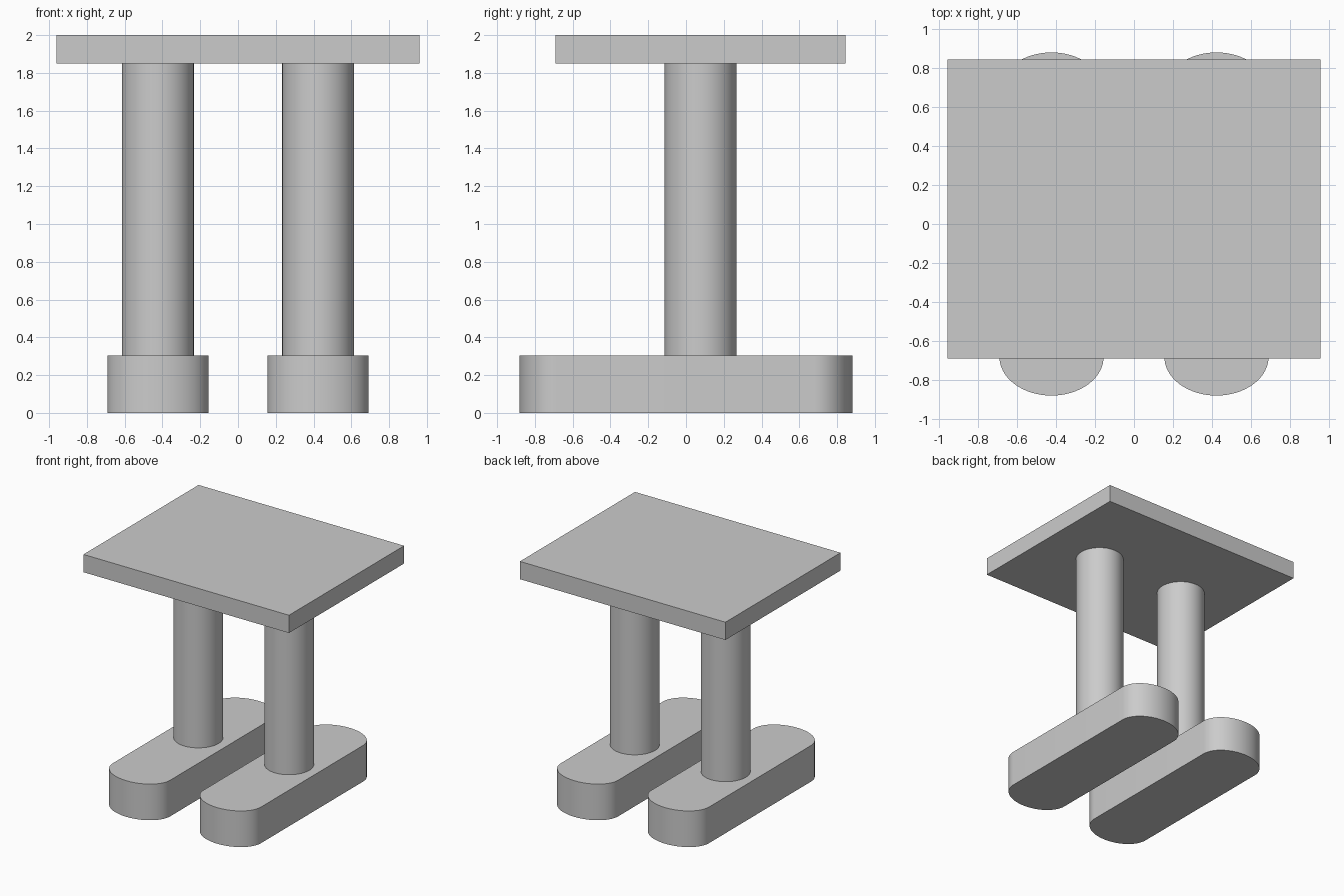
import bpy
import bmesh
from math import pi, cos, sin, radians

cube = bpy.data.objects.get("Cube")
if cube:
    bpy.data.objects.remove(cube, do_unlink=True)

LEG_X, LEG_Y, LEG_R = 0.424, 0.077, 0.19
FOOT_TOP, PLATE_BOTTOM, TOP = 0.305, 1.85, 2.0

grey = bpy.data.materials.new("plain grey")
grey.use_nodes = True
colour = (0.6, 0.6, 0.6, 1)
grey.diffuse_color = colour
grey.node_tree.nodes["Principled BSDF"].inputs["Base Color"].default_value = colour


def prism(name, outline, bottom, top, location):
    """Extrude a closed outline upward into a solid part."""
    bm = bmesh.new()
    base = bm.faces.new([bm.verts.new((x, y, bottom)) for x, y in outline])
    result = bmesh.ops.extrude_face_region(bm, geom=[base], use_keep_orig=True)
    for item in result["geom"]:
        if isinstance(item, bmesh.types.BMVert):
            item.co.z = top
    bmesh.ops.recalc_face_normals(bm, faces=bm.faces)
    mesh = bpy.data.meshes.new(name)
    bm.to_mesh(mesh)
    bm.free()
    mesh.materials.append(grey)
    obj = bpy.data.objects.new(name, mesh)
    obj.location = (*location, 0)
    bpy.context.collection.objects.link(obj)
    bpy.ops.object.select_all(action='DESELECT')
    obj.select_set(True)
    bpy.context.view_layer.objects.active = obj
    bpy.ops.object.shade_smooth_by_angle(angle=radians(30))
    return obj


def rounded(rx, ry, straight=0, steps=32):
    """Oval outline whose two ends are pulled apart along y."""
    points = []
    for side, start in ((1, 0), (-1, pi)):
        for i in range(steps + 1 if straight else steps):
            a = start + pi * i / steps
            points.append((rx * cos(a), ry * sin(a) + side * straight))
    return points


# Feet and legs, one pair on each side
for side, sign in (("left", 1), ("right", -1)):
    prism(f"{side}_foot", rounded(0.268, 0.2, 0.682), 0, FOOT_TOP, (sign * LEG_X, 0))
    prism(f"{side}_leg", rounded(LEG_R, LEG_R), FOOT_TOP, PLATE_BOTTOM,
          (sign * LEG_X, LEG_Y))

# Flat top plate, centred over the legs
w, d = 0.96, 0.768
prism("top_plate", [(-w, -d), (w, -d), (w, d), (-w, d)], PLATE_BOTTOM, TOP, (0, LEG_Y))
